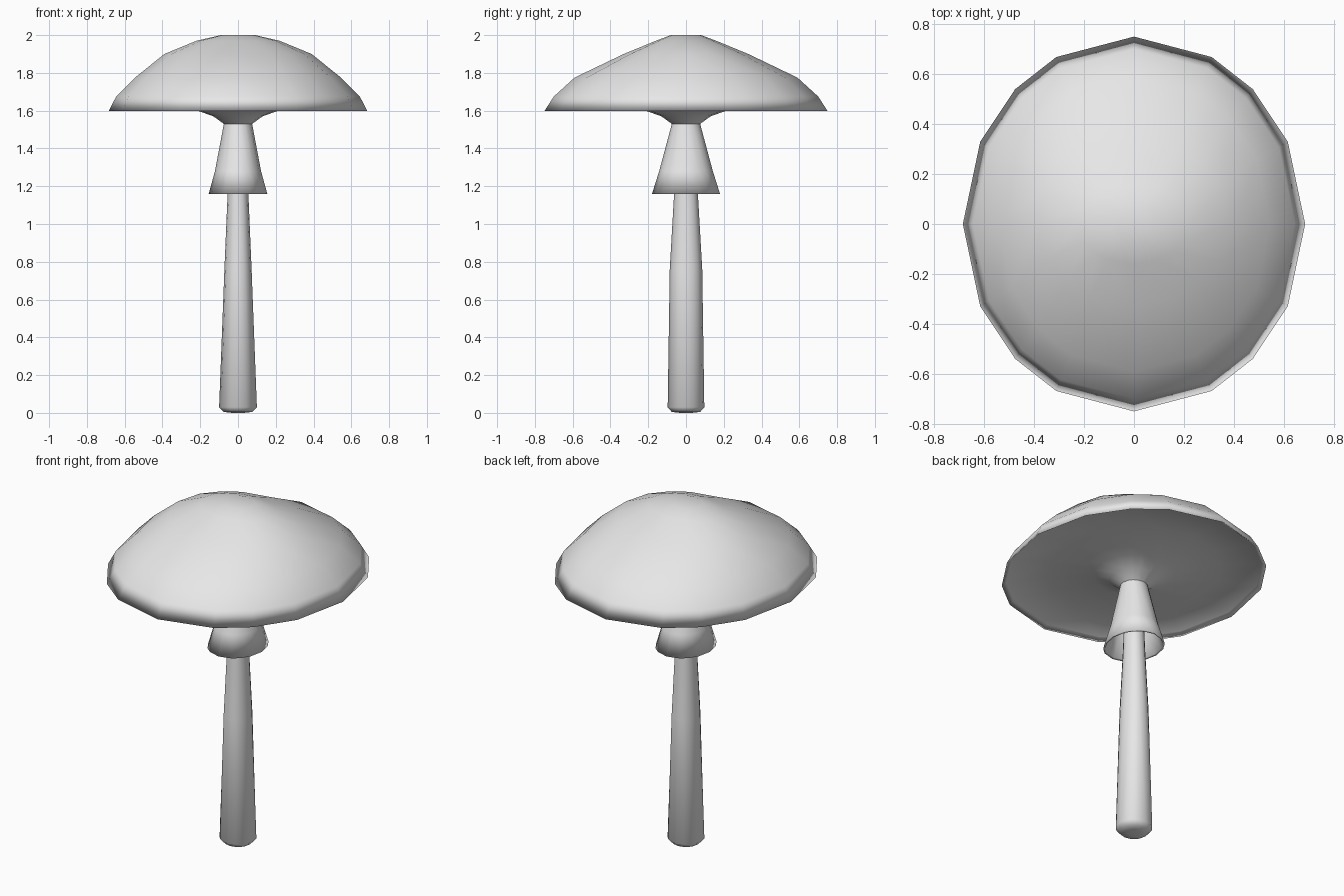
import bpy
import bmesh
from math import radians, cos, sin

cube = bpy.data.objects.get("Cube")
if cube:
    bpy.data.objects.remove(cube, do_unlink=True)

# One plain grey for the whole mushroom
grey = bpy.data.materials.new("plain grey")
grey.use_nodes = True
grey.diffuse_color = (0.8, 0.8, 0.8, 1)
grey.node_tree.nodes["Principled BSDF"].inputs["Base Color"].default_value = (0.8, 0.8, 0.8, 1)

# Uneven spacing of the sixteen sides, repeated for the other half turn
half = (0, 26, 46, 63, 90, 117, 134, 154)
ANGLES = [radians(a + turn) for turn in (0, 180) for a in half]


def lathe(name, profile, cap_start=False, cap_end=False):
    """Skin elliptical rings given as (x radius, y radius, height)."""
    bm = bmesh.new()
    rings = [[bm.verts.new((rx * cos(a), ry * sin(a), z)) for a in ANGLES]
             for rx, ry, z in profile]
    n = len(ANGLES)
    for upper, lower in zip(rings, rings[1:]):
        for i in range(n):
            j = (i + 1) % n
            bm.faces.new((upper[i], lower[i], lower[j], upper[j]))
    if cap_start:
        bm.faces.new(rings[0])
    if cap_end:
        bm.faces.new(rings[-1][::-1])
    for face in bm.faces:
        face.smooth = True
    mesh = bpy.data.meshes.new(name)
    bm.to_mesh(mesh)
    bm.free()
    mesh.materials.append(grey)
    obj = bpy.data.objects.new(name, mesh)
    bpy.context.collection.objects.link(obj)
    return obj


# Domed cap, rolled rim, shallow hollow underside and funnel to the neck
lathe("cap", [
    (0.09, 0.08, 2.0),
    (0.22, 0.16, 1.97),
    (0.39, 0.33, 1.9),
    (0.545, 0.59, 1.775),
    (0.645, 0.70, 1.675),
    (0.685, 0.75, 1.597),
    (0.66, 0.725, 1.615),
    (0.45, 0.49, 1.63),
    (0.22, 0.22, 1.602),
    (0.13, 0.13, 1.57),
    (0.075, 0.075, 1.53),
], cap_start=True)

# Flared skirt, hollow inside
lathe("skirt", [
    (0.075, 0.075, 1.53),
    (0.122, 0.142, 1.28),
    (0.155, 0.18, 1.16),
    (0.143, 0.167, 1.163),
    (0.11, 0.128, 1.28),
    (0.055, 0.058, 1.48),
])

# Tapered stem with a rounded foot
lathe("stem", [
    (0.05, 0.052, 1.5),
    (0.055, 0.063, 1.16),
    (0.072, 0.086, 0.76),
    (0.1, 0.097, 0.03),
    (0.075, 0.075, 0.005),
    (0.03, 0.03, 0.0),
], cap_start=True, cap_end=True)
